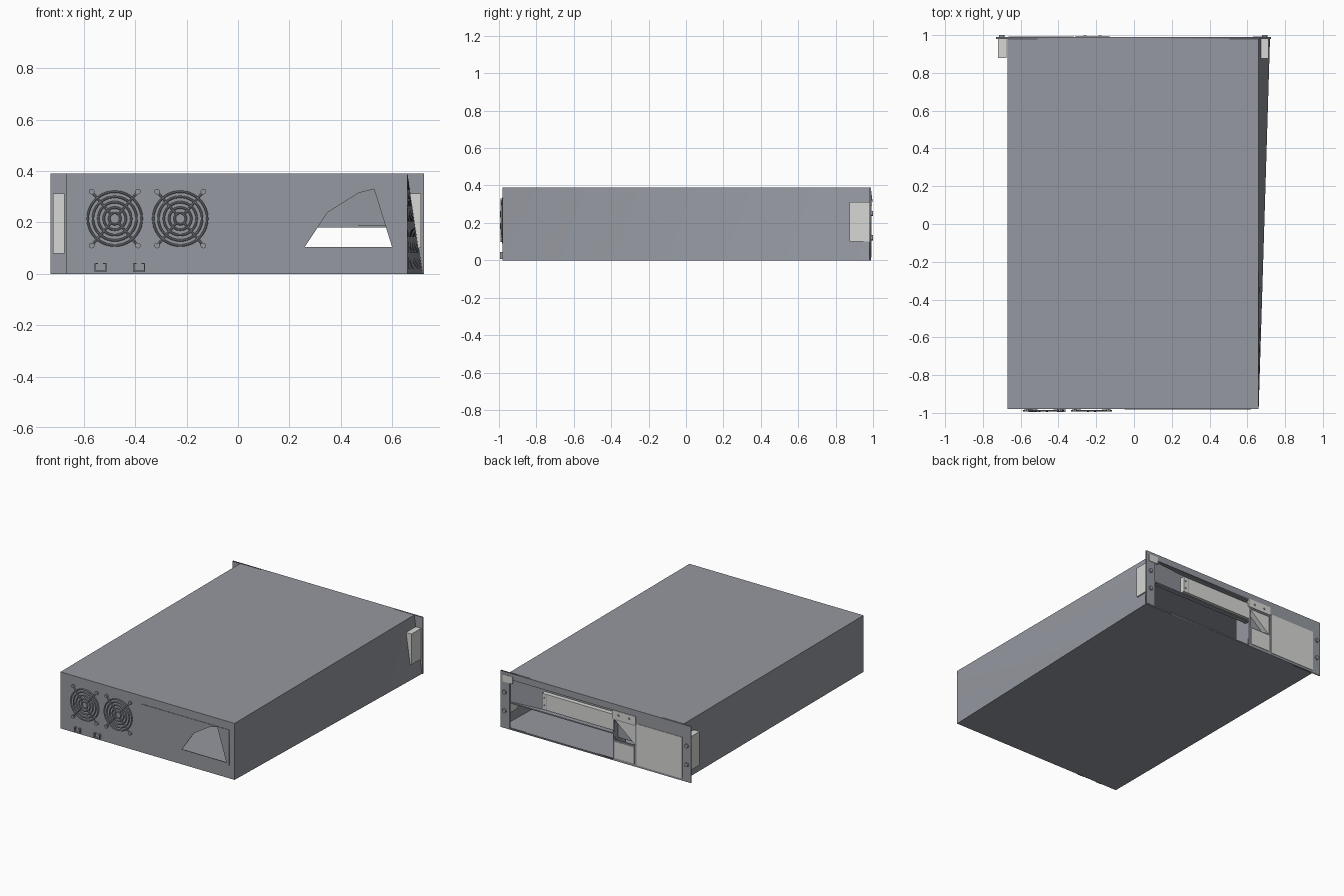
import bpy, bmesh, math
from mathutils import Vector

if "Cube" in bpy.data.objects:
    bpy.data.objects.remove(bpy.data.objects["Cube"])


def material(name, rgb):
    m = bpy.data.materials.new(name)
    m.diffuse_color = (*rgb, 1)
    m.use_nodes = True
    m.node_tree.nodes["Principled BSDF"].inputs["Base Color"].default_value = m.diffuse_color
    return m


GREY = material("case grey", (0.30, 0.315, 0.35))
LIGHT = material("light grey", (0.68, 0.68, 0.66))


def mesh_object(name, verts, faces, mat):
    me = bpy.data.meshes.new(name)
    me.from_pydata(verts, [], faces)
    me.materials.append(mat)
    ob = bpy.data.objects.new(name, me)
    bpy.context.collection.objects.link(ob)
    return ob


def box(name, x, y, z, mat=GREY):
    v = [(a, b, c) for a in x for b in y for c in z]
    f = [(0, 1, 3, 2), (4, 6, 7, 5), (0, 4, 5, 1),
         (2, 3, 7, 6), (0, 2, 6, 4), (1, 5, 7, 3)]
    return mesh_object(name, v, f, mat)


def sheet(name, loops, y, half, mat=GREY):
    """Flat upright plate from an outline and hole loops given in x, z."""
    cu = bpy.data.curves.new(name, 'CURVE')
    cu.dimensions, cu.fill_mode, cu.extrude = '2D', 'BOTH', half
    for loop in loops:
        s = cu.splines.new('POLY')
        s.points.add(len(loop) - 1)
        for p, (a, b) in zip(s.points, loop):
            p.co = (a, b, 0, 1)
        s.use_cyclic_u = True
    tmp = bpy.data.objects.new(name + " curve", cu)
    bpy.context.collection.objects.link(tmp)
    dg = bpy.context.evaluated_depsgraph_get()
    me = bpy.data.meshes.new_from_object(tmp.evaluated_get(dg))
    bpy.data.objects.remove(tmp)
    me.materials.clear()
    me.materials.append(mat)
    ob = bpy.data.objects.new(name, me)
    bpy.context.collection.objects.link(ob)
    ob.location.y = y
    ob.rotation_euler.x = math.pi / 2
    return ob


def rect(x0, x1, z0, z1):
    return [(x0, z0), (x1, z0), (x1, z1), (x0, z1)]


def rod(name, a, b, r, mat=GREY, sides=8):
    a, b = Vector(a), Vector(b)
    bpy.ops.mesh.primitive_cylinder_add(vertices=sides, radius=r, depth=(b - a).length,
                                        location=(a + b) / 2)
    ob = bpy.context.object
    ob.name = name
    ob.rotation_euler = (b - a).to_track_quat('Z', 'Y').to_euler()
    ob.data.materials.append(mat)
    bpy.ops.object.shade_smooth_by_angle()
    return ob


L, R, F, B, H = -0.67, 0.66, -0.98, 0.98, 0.39
FLARE = 0.72   # the right wall flares outward at its lower rear corner

# Case skin
mesh_object("top_cover", [(L, F, H), (R, F, H), (R, B, H), (L, B, H)], [(0, 1, 2, 3)], GREY)
mesh_object("floor", [(L, F, 0), (R, F, 0), (FLARE, B, 0), (L, B, 0)], [(0, 3, 2, 1)], GREY)
mesh_object("left_wall", [(L, F, 0), (L, B, 0), (L, B, H), (L, F, H)], [(0, 3, 2, 1)], GREY)

# Twisted right wall
n, m = 16, 6
verts = [(R + (FLARE - R) * (i / n) * (1 - j / m), F + (B - F) * i / n, H * j / m)
         for i in range(n + 1) for j in range(m + 1)]
faces = [(i * (m + 1) + j, (i + 1) * (m + 1) + j, (i + 1) * (m + 1) + j + 1, i * (m + 1) + j + 1)
         for i in range(n) for j in range(m)]
wall = mesh_object("right_wall", verts, faces, GREY)
for p in wall.data.polygons:
    p.use_smooth = True

# Wall with fans, and the service plate with its angular hole
hole = [(0.26, 0.105), (0.60, 0.105), (0.53, 0.33), (0.47, 0.315), (0.35, 0.24)]
sheet("fan_wall", [rect(L, R, 0, H), hole], F + 0.001, 0.001)
sheet("service_plate", [rect(-0.05, 0.62, 0.09, 0.335), hole], F - 0.001, 0.002)

# Fan guards
for k, cx in enumerate((-0.48, -0.225)):
    cz = 0.215
    for r in (0.105, 0.085, 0.064, 0.043, 0.022):
        bpy.ops.mesh.primitive_torus_add(major_segments=40, minor_segments=8, major_radius=r,
                                         minor_radius=0.0045, location=(cx, F - 0.008, cz),
                                         rotation=(math.pi / 2, 0, 0))
        ring = bpy.context.object
        ring.name = f"fan_{k}_ring"
        ring.data.materials.append(GREY)
        bpy.ops.object.shade_smooth_by_angle()
    for sx in (-1, 1):
        for sz in (-1, 1):
            tip = (cx + sx * 0.09, F - 0.006, cz + sz * 0.105)
            rod(f"fan_{k}_strut", (cx + sx * 0.015, F - 0.010, cz + sz * 0.017), tip, 0.0045)
            rod(f"fan_{k}_screw", (tip[0], F, tip[2]), (tip[0], F - 0.012, tip[2]), 0.011, sides=12)

# Small cable brackets under the fans
for cx in (-0.535, -0.385):
    y = (F - 0.014, F)
    box("bracket_base", (cx - 0.023, cx + 0.023), y, (0.008, 0.013))
    for s in (-1, 1):
        xs = sorted((cx + s * 0.023, cx + s * 0.018))
        box("bracket_arm", xs, y, (0.008, 0.042))
        box("bracket_lip", sorted((cx + s * 0.023, cx + s * 0.010)), y, (0.038, 0.043))

# Rack panel frame with mounting ears
P = (0.98, 0.99)
sheet("rack_panel", [rect(-0.73, 0.725, 0, H),
                     rect(-0.135, 0.655, 0.008, 0.345),
                     rect(-0.305, -0.145, 0.145, 0.28)], 0.985, 0.005)

# Recessed bay above the open drive slot
mesh_object("bay_back", [(0.655, 0.98, 0.18), (0.41, 0.955, 0.185), (-0.135, 0.955, 0.185),
                         (-0.135, 0.955, 0.345), (0.41, 0.955, 0.345), (0.655, 0.98, 0.345)],
            [(0, 5, 4, 1), (1, 4, 3, 2)], GREY)
box("bay_shelf", (-0.135, 0.655), (0.955, 0.987), (0.18, 0.188))
box("bay_roof", (-0.135, 0.655), (0.955, 0.98), (0.34, 0.345))
box("bay_bar", (-0.135, 0.41), (0.955, 0.986), (0.205, 0.315), LIGHT)
for z in (0.235, 0.285):
    rod("bar_screw", (0.392, 0.984, z), (0.392, 0.989, z), 0.007)
box("bar_seam", (0.37, 0.374), (0.984, 0.987), (0.205, 0.315))
box("slot_side", (-0.145, -0.135), (0.86, 0.98), (0.0, 0.345))

# Control column: label plate, gusset recess, lower button
box("column_label", (-0.31, -0.13), (0.985, 0.994), (0.29, 0.348), LIGHT)
for x in (-0.26, -0.18):
    rod("label_screw", (x, 0.99, 0.32), (x, 0.997, 0.32), 0.008)
box("column_recess", (-0.305, -0.145), (0.945, 0.95), (0.145, 0.28))
mesh_object("column_gusset", [(-0.145, 0.95, 0.28), (-0.305, 0.95, 0.145), (-0.305, 0.95, 0.28),
                              (-0.145, 0.986, 0.28), (-0.305, 0.986, 0.145), (-0.305, 0.986, 0.28)],
            [(0, 1, 2), (3, 5, 4), (0, 3, 4, 1), (1, 4, 5, 2), (2, 5, 3, 0)], LIGHT)
box("column_button", (-0.30, -0.15), (0.985, 0.993), (0.02, 0.135), LIGHT)

# Door and corner badge
box("door", (-0.665, -0.318), (0.985, 0.993), (0.015, 0.30), LIGHT)
box("corner_plate", (0.63, 0.705), (0.985, 0.993), (0.32, 0.37), LIGHT)

# Ear screws and side handles
for x in (-0.70, 0.692):
    for z in (0.12, 0.25):
        rod("ear_screw", (x, 0.985, z), (x, 1.0, z), 0.014, sides=16)
box("left_handle", (-0.72, -0.675), (0.88, 0.98), (0.08, 0.312), LIGHT)
box("right_handle", (0.67, 0.712), (0.875, 0.98), (0.10, 0.312), LIGHT)
